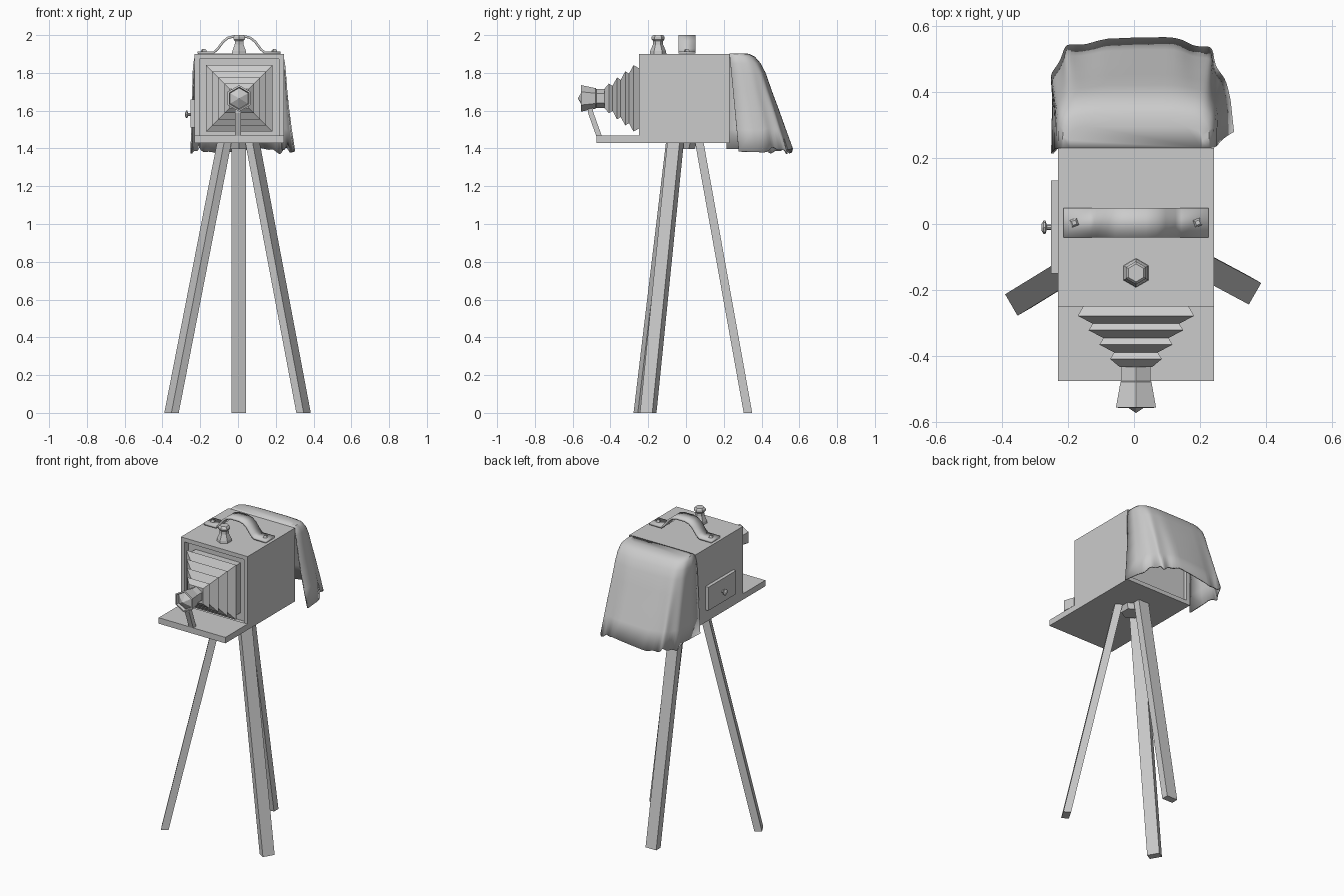
import bpy, bmesh, math
from mathutils import Vector

if "Cube" in bpy.data.objects:
    bpy.data.objects.remove(bpy.data.objects["Cube"])

GREY = (0.6, 0.6, 0.6, 1)
grey = bpy.data.materials.new("plain_grey")
grey.use_nodes = True
grey.diffuse_color = GREY
grey.node_tree.nodes["Principled BSDF"].inputs["Base Color"].default_value = GREY

CX = 0.006     # centre line of the camera box
LENS_Z = 1.665


def finish(name, bm, smooth=False, thickness=0, offset=-1):
    bmesh.ops.recalc_face_normals(bm, faces=bm.faces)
    mesh = bpy.data.meshes.new(name)
    bm.to_mesh(mesh)
    bm.free()
    obj = bpy.data.objects.new(name, mesh)
    bpy.context.collection.objects.link(obj)
    mesh.materials.append(grey)
    if thickness:
        mod = obj.modifiers.new("thickness", 'SOLIDIFY')
        mod.thickness, mod.offset = thickness, offset
    if smooth:
        bpy.ops.object.select_all(action='DESELECT')
        obj.select_set(True)
        bpy.context.view_layer.objects.active = obj
        bpy.ops.object.shade_smooth_by_angle(angle=math.radians(40))
    return obj


def loft(bm, rings, closed=True):
    """Skin a list of equally long rings of points."""
    rows = [[bm.verts.new(p) for p in ring] for ring in rings]
    n = len(rows[0])
    for a, b in zip(rows, rows[1:]):
        for i in range(n if closed else n - 1):
            j = (i + 1) % n
            bm.faces.new((a[i], a[j], b[j], b[i]))
    return rows


def box(name, lo, hi, recess=None):
    """Box between two corners; recess = {side of y: (rim, depth)}."""
    bm = bmesh.new()
    bmesh.ops.create_cube(bm, size=1)
    for v in bm.verts:
        v.co = [hi[i] if v.co[i] > 0 else lo[i] for i in range(3)]
    for side, (rim, depth) in (recess or {}).items():
        bm.normal_update()
        face = [f for f in bm.faces if f.normal.y * side > 0.9]
        bmesh.ops.inset_individual(bm, faces=face, thickness=rim)
        bmesh.ops.inset_individual(bm, faces=face, thickness=0.0005, depth=-depth)
    return finish(name, bm)


def turned(name, profile, sides, origin, axis, phase=90):
    """Faceted turned part: (radius, distance along axis) profile."""
    axis = Vector(axis)
    up = Vector((0, 0, 1)) if abs(axis.z) < 0.5 else Vector((0, 1, 0))
    across = axis.cross(up)
    rings = []
    for r, h in profile:
        angles = [math.radians(phase) + math.tau * i / sides for i in range(sides)]
        rings.append([Vector(origin) + axis * h + r * (across * math.cos(a) + up * math.sin(a))
                      for a in angles])
    bm = bmesh.new()
    rows = loft(bm, rings)
    bm.faces.new(rows[0])
    bm.faces.new(rows[-1])
    return finish(name, bm)


def ribbon(name, path, sideways, thickness, smooth=False):
    """Flat strip following a path, widened sideways both ways."""
    side = Vector(sideways)
    bm = bmesh.new()
    loft(bm, [[Vector(p) - side, Vector(p) + side] for p in path], closed=False)
    return finish(name, bm, smooth, thickness, 0)


# Camera box with recessed front and back, and the front board
box("camera_box", (-0.23, -0.25, 1.43), (0.243, 0.23, 1.90),
    {-1: (0.037, 0.04), 1: (0.037, 0.02)})
box("front_board", (-0.23, -0.475, 1.43), (0.243, -0.25, 1.468))

# Square pleated bellows
profile = [(0.16, 0.20), (0.16, 0.25)]
for i in range(4):
    peak = 0.176 - 0.0325 * i
    y = 0.278 + 0.0435 * i
    profile += [(peak, y), (peak - 0.045 if i < 3 else 0.05, y + 0.024)]
turned("bellows", [(r * math.sqrt(2), h) for r, h in profile], 4,
       (CX, 0, LENS_Z), (0, -1, 0), 45)

# Lens barrel with sunken pointed glass
turned("lens", [(0.05, 0.41), (0.05, 0.475), (0.054, 0.478), (0.07, 0.555),
                (0.06, 0.557), (0.055, 0.54), (0.001, 0.572)], 6,
       (CX, 0, LENS_Z), (0, -1, 0))

# Bent strut holding the lens
ribbon("lens_strut", [(0, -0.505, 1.625), (0, -0.505, 1.59), (0, -0.46, 1.465)],
       (0.016, 0, 0), 0.028)

# Finial on top
turned("top_finial", [(0.044, 0), (0.042, 0.015), (0.027, 0.05), (0.026, 0.068),
                      (0.035, 0.078), (0.035, 0.09), (0.027, 0.1)], 6,
       (CX, -0.148, 1.90), (0, 0, 1))

# Carrying strap and its two screws
half = [(0.22, 1.908), (0.135, 1.908), (0.115, 1.925), (0.085, 1.965),
        (0.06, 1.985), (0.03, 1.993)]
arch = [(-x, z) for x, z in half] + [(x, z) for x, z in reversed(half)]
ribbon("carrying_strap", [(CX + x, 0.004, z) for x, z in arch],
       (0, 0.045, 0), 0.013, True)
for side, label in ((1, "left"), (-1, "right")):
    turned("strap_screw_" + label, [(0.016, 0), (0.016, 0.006), (0.009, 0.014)], 4,
           (CX + side * 0.187, 0.004, 1.912), (0, 0, 1), 25)

# Side drawer and knob
box("side_drawer", (-0.251, -0.15, 1.51), (-0.229, 0.132, 1.66))
turned("drawer_knob", [(0.008, 0), (0.008, 0.014), (0.02, 0.018), (0.02, 0.024),
                       (0.01, 0.03)], 8, (-0.25, -0.01, 1.58), (-1, 0, 0))

# Tripod hub and legs
turned("tripod_hub", [(0.075, 0), (0.06, 0.035)], 6, (CX, -0.015, 1.432), (0, 0, -1))
legs = {"left": (-30, (0.347, -0.20), (0.076, -0.055)),
        "right": (210, (-0.352, -0.234), (-0.072, -0.062)),
        "back": (90, (0.004, 0.328), (0.004, 0.07))}
for label, (angle, foot, top) in legs.items():
    a = math.radians(angle)
    out = Vector((math.cos(a), math.sin(a), 0)) * 0.0225
    wide = Vector((-math.sin(a), math.cos(a), 0)) * 0.0375
    rings = [[Vector((*p, z)) + out * i + wide * j
              for i, j in ((1, 1), (1, -1), (-1, -1), (-1, 1))]
             for p, z in ((foot, 0), (top, 1.435))]
    bm = bmesh.new()
    rows = loft(bm, rings)
    bm.faces.new(rows[0])
    bm.faces.new(rows[1])
    finish("tripod_leg_" + label, bm)

# Dark cloth: U-shaped rings falling from the box top, open below
levels = [(1.903, 0.20, 0.30), (1.901, 0.222, 0.335), (1.885, 0.236, 0.365),
          (1.85, 0.243, 0.395), (1.80, 0.247, 0.42), (1.71, 0.25, 0.45),
          (1.62, 0.253, 0.482), (1.50, 0.257, 0.522), (1.39, 0.26, 0.558)]
COUNT = 48
rings = []
for z, w, back in levels:
    t = (1.903 - z) / 0.513
    ring = []
    for i in range(COUNT + 1):
        s = 2 * i / COUNT - 1
        a = s * math.pi / 2
        c = max(math.cos(a), 0) ** 0.4
        x = w * math.copysign(abs(math.sin(a)) ** 0.4, a)
        front = 0.23 + t * (0.045 if s > 0 else -0.012)
        y = front + (back - front) * c
        wave = 1 + 0.02 * t * math.sin(10 * a + 0.6)
        flare = 0.04 * t * t * max(s, 0) ** 10
        hem = t ** 4 * (0.012 * math.sin(7 * a) + 0.006 * math.sin(17 * a))
        ring.append((CX + x * wave + flare, y + 0.008 * t * math.sin(9 * a + 1), z + hem))
    rings.append(ring)
bm = bmesh.new()
rows = loft(bm, rings, closed=False)
bm.faces.new(rows[0])
finish("dark_cloth", bm, True, 0.008)
